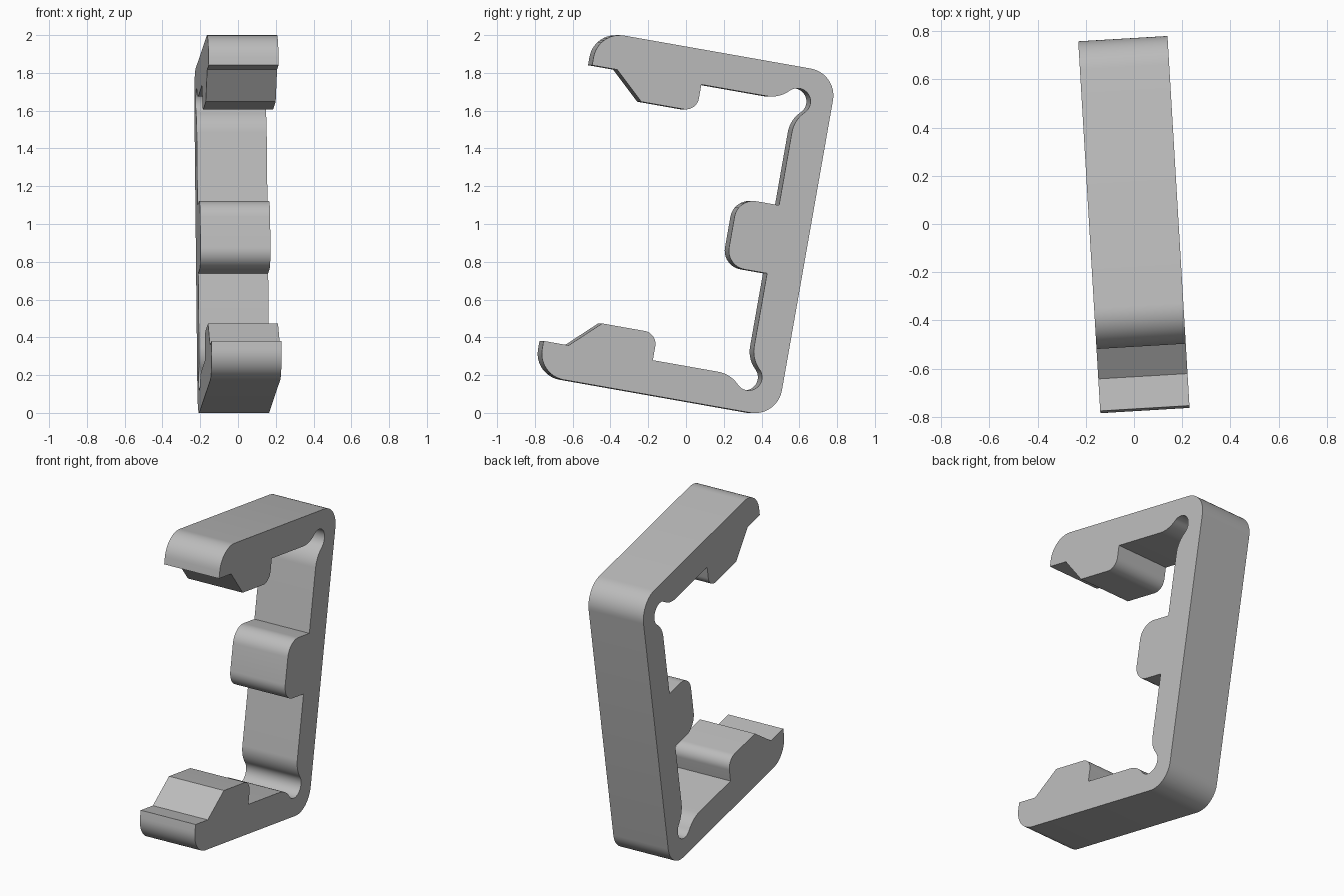
import bpy, bmesh
from math import radians, cos, sin, atan2, degrees, sqrt

cube = bpy.data.objects.get("Cube")
if cube:
    bpy.data.objects.remove(cube, do_unlink=True)

WIDTH = 0.371
WALL, ARM = 0.467, 0.741      # inner faces of the back wall and the arms
BACK, TOP, TIP = 0.652, 0.925, -0.638


def arc(cx, cy, r, start, end, steps=12):
    angles = [radians(start + (end - start) * i / steps) for i in range(steps + 1)]
    return [(cx + r * cos(a), cy + r * sin(a)) for a in angles]


# Upper half of the clip outline, from the centre block round to the back wall
relief, flare = 0.07, 0.16
reach = sqrt((relief + flare) ** 2 - flare ** 2)
phi = degrees(atan2(reach, flare))

half = arc(0.345, 0.083, 0.1, 180, 90)                           # centre block
half += [(WALL, 0.183)]
half += arc(WALL + flare, ARM - reach, flare, 180, 180 - phi)    # flare on wall
half += arc(WALL, ARM, relief, -phi, 90 + phi, 24)[1:-1]         # corner relief
half += arc(WALL - reach, ARM + flare, flare, phi - 90, -90)     # flare on arm
half += [(-0.05, ARM)]
half += arc(-0.12, 0.666, 0.07, 0, -90)                          # catch tooth
half += [(-0.348, 0.596), (-0.503, ARM), (TIP, ARM)]
half += arc(TIP + 0.14, TOP - 0.14, 0.14, 180, 90)               # rounded arm tip
half += arc(BACK - 0.145, TOP - 0.145, 0.145, 90, 0)             # outer corner

outline = half + [(y, -z) for y, z in reversed(half)]

# Extrude the outline across the width
bm = bmesh.new()
face = bm.faces.new([bm.verts.new((-WIDTH / 2, y, z)) for y, z in outline])
extruded = bmesh.ops.extrude_face_region(bm, geom=[face])
moved = [v for v in extruded["geom"] if isinstance(v, bmesh.types.BMVert)]
bmesh.ops.translate(bm, verts=moved, vec=(WIDTH, 0, 0))
bmesh.ops.recalc_face_normals(bm, faces=bm.faces)
mesh = bpy.data.meshes.new("clip_bracket")
bm.to_mesh(mesh)
bm.free()

clip = bpy.data.objects.new("clip_bracket", mesh)
bpy.context.collection.objects.link(clip)
clip.location = (0, -0.009, 1)
clip.rotation_euler = (radians(-10), 0, radians(3.4))

# Plain grey finish
grey = bpy.data.materials.new("plain_grey")
grey.use_nodes = True
colour = (0.5, 0.5, 0.5, 1)
grey.diffuse_color = colour
grey.node_tree.nodes["Principled BSDF"].inputs["Base Color"].default_value = colour
mesh.materials.append(grey)

bpy.ops.object.select_all(action="DESELECT")
clip.select_set(True)
bpy.context.view_layer.objects.active = clip
bpy.ops.object.shade_smooth_by_angle(angle=radians(25))
